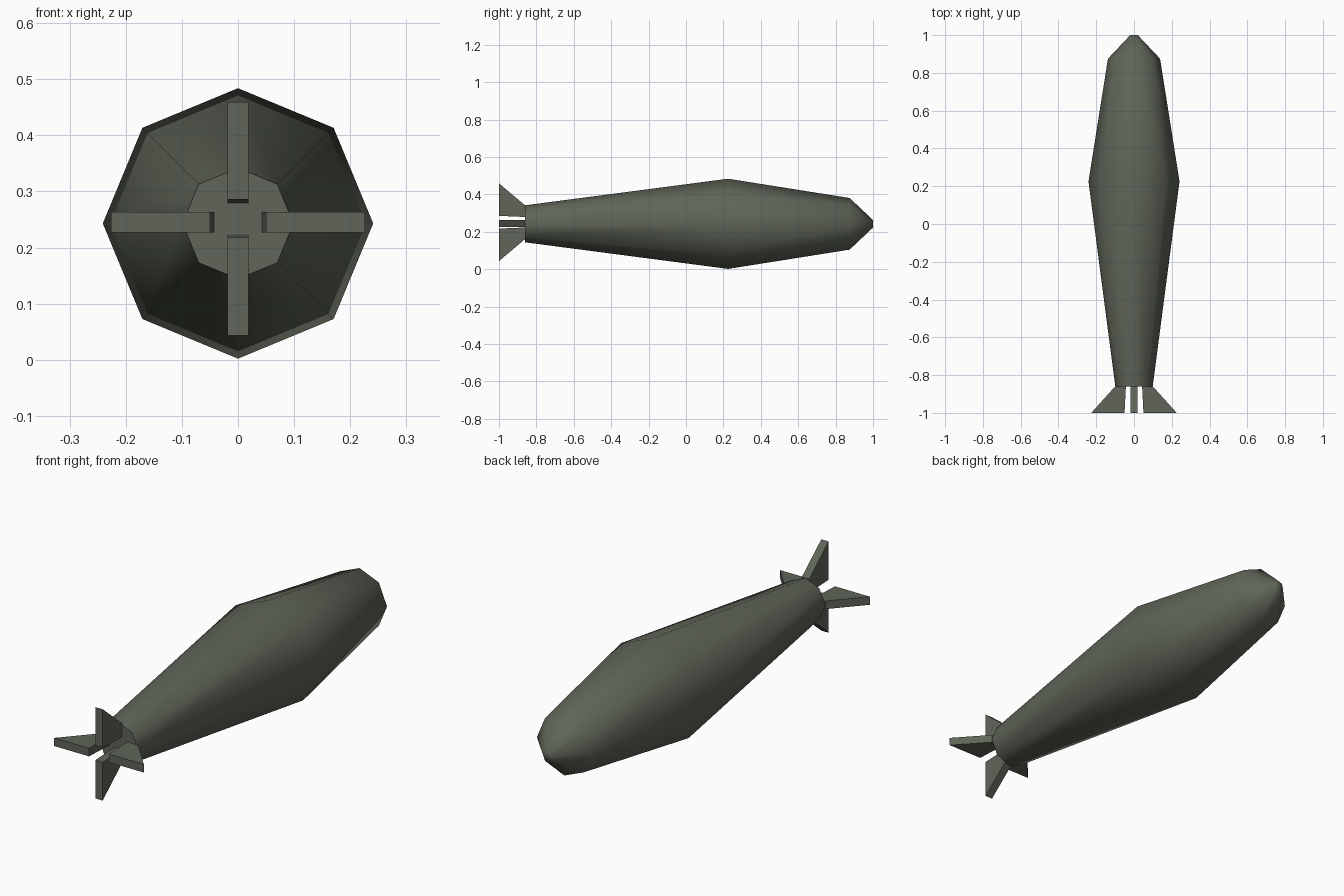
import bpy, bmesh
from math import sin, cos, pi

if "Cube" in bpy.data.objects:
    bpy.data.objects.remove(bpy.data.objects["Cube"])

AXIS_Z = 0.243
SIDES = 8


def make_object(name, bm):
    bmesh.ops.recalc_face_normals(bm, faces=bm.faces)
    mesh = bpy.data.meshes.new(name)
    bm.to_mesh(mesh)
    bm.free()
    obj = bpy.data.objects.new(name, mesh)
    bpy.context.collection.objects.link(obj)
    mat = bpy.data.materials.get("olive_grey") or bpy.data.materials.new("olive_grey")
    mat.diffuse_color = (0.115, 0.13, 0.098, 1)
    mat.use_nodes = True
    mat.node_tree.nodes["Principled BSDF"].inputs["Base Color"].default_value = mat.diffuse_color
    mesh.materials.append(mat)
    return obj


# Body: eight-sided rings lofted along y, (y, radius)
profile = [(-0.86, 0.099), (0.225, 0.241), (0.875, 0.138), (1.0, 0.02)]
bm = bmesh.new()
rings = [[bm.verts.new((r * cos(2 * pi * i / SIDES), y, AXIS_Z + r * sin(2 * pi * i / SIDES)))
          for i in range(SIDES)] for y, r in profile]
for a, b in zip(rings, rings[1:]):
    for i in range(SIDES):
        j = (i + 1) % SIDES
        bm.faces.new((a[i], a[j], b[j], b[i])).smooth = True
bm.faces.new(rings[-1]).smooth = True
# Flat tail cap with a hard edge
tail_cap = bm.faces.new(rings[0])
for e in tail_cap.edges:
    e.smooth = False
make_object("body", bm)


# Tail fins: flat plates, outline given as (distance from axis, y)
def fin(name, dx, dz, centre_z, outline, half=0.0185):
    bm = bmesh.new()
    verts = [bm.verts.new((dx * d + dz * -half, y, centre_z + dz * d + dx * -half))
             for d, y in outline]
    face = bm.faces.new(verts)
    ext = bmesh.ops.extrude_face_region(bm, geom=[face])
    moved = [v for v in ext["geom"] if isinstance(v, bmesh.types.BMVert)]
    bmesh.ops.translate(bm, verts=moved, vec=(dz * 2 * half, 0, dx * 2 * half))
    make_object(name, bm)


upright = [(0.028, -0.86), (0.034, -1.0), (0.208, -1.0), (0.09, -0.86)]
level = [(0.043, -0.86), (0.05, -1.0), (0.226, -1.0), (0.1, -0.86)]
fin("top_fin", 0, 1, 0.2515, upright)
fin("bottom_fin", 0, -1, 0.2515, upright)
fin("right_fin", 1, 0, 0.245, level)
fin("left_fin", -1, 0, 0.245, level)
